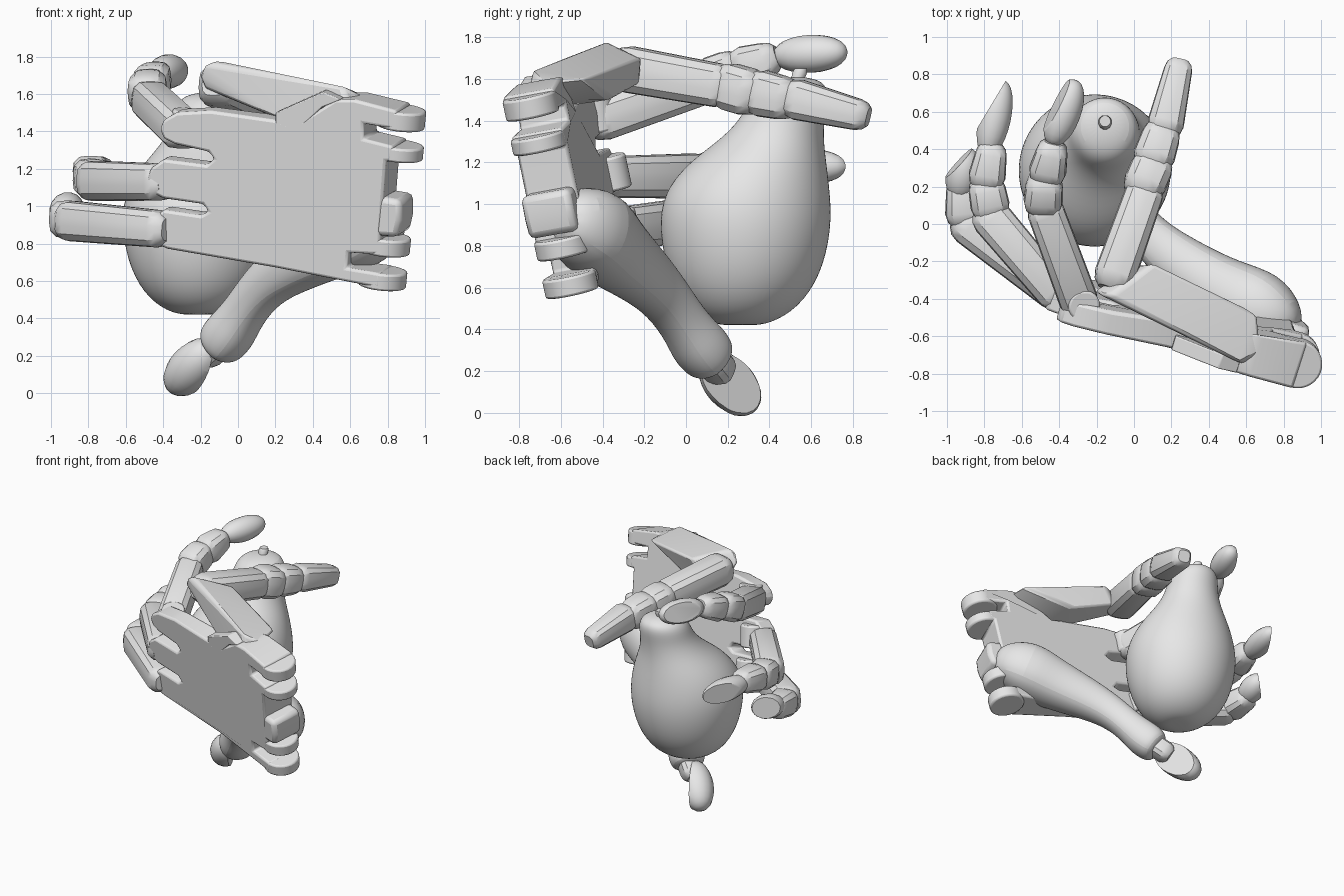
import bpy, bmesh, math
from mathutils import Vector

cube = bpy.data.objects.get("Cube")
if cube:
    bpy.data.objects.remove(cube, do_unlink=True)

grey = bpy.data.materials.new("plain_grey")
grey.use_nodes = True
colour = (0.8, 0.8, 0.8, 1)
grey.diffuse_color = colour
grey.node_tree.nodes["Principled BSDF"].inputs["Base Color"].default_value = colour


def finish(name, bm, angle=35, bevel=0, subsurf=0):
    bmesh.ops.recalc_face_normals(bm, faces=bm.faces)
    mesh = bpy.data.meshes.new(name)
    bm.to_mesh(mesh)
    bm.free()
    obj = bpy.data.objects.new(name, mesh)
    bpy.context.collection.objects.link(obj)
    mesh.materials.append(grey)
    if bevel:
        mod = obj.modifiers.new("bevel", "BEVEL")
        mod.width, mod.segments, mod.limit_method = bevel, 2, "ANGLE"
    if subsurf:
        mod = obj.modifiers.new("smooth", "SUBSURF")
        mod.levels = mod.render_levels = subsurf
    bpy.ops.object.select_all(action="DESELECT")
    obj.select_set(True)
    bpy.context.view_layer.objects.active = obj
    bpy.ops.object.shade_smooth_by_angle(angle=math.radians(angle))
    return obj


def loft(name, rings, sides=16, power=2, level=False, cut=None, **kw):
    """Skin rings of (x, y, z, radius); power above 2 squares the section."""
    bm = bmesh.new()
    mids = [Vector(r[:3]) for r in rings]
    loops = []
    for i, ring in enumerate(rings):
        along = mids[min(i + 1, len(mids) - 1)] - mids[max(i - 1, 0)]
        along = Vector((0, 0, 1)) if level else along.normalized()
        side = along.cross(Vector((0, 1, 0) if level else (0, 0, 1))).normalized()
        up = side.cross(along)
        loop = []
        for k in range(sides):
            a = math.tau * (k + 0.5) / sides
            c, s = math.cos(a), math.sin(a)
            m = ring[3] * (abs(c) ** power + abs(s) ** power) ** (-1 / power)
            loop.append(bm.verts.new(mids[i] + side * c * m + up * s * m))
        loops.append(loop)
    for p, q in zip(loops, loops[1:]):
        for k in range(sides):
            n = (k + 1) % sides
            bm.faces.new((p[k], p[n], q[n], q[k]))
    bm.faces.new(loops[0])
    bm.faces.new(loops[-1])
    if cut:
        res = bmesh.ops.bisect_plane(bm, geom=bm.verts[:] + bm.edges[:] + bm.faces[:],
                                     plane_co=cut[0], plane_no=cut[1], clear_outer=True)
        rim = [e for e in res["geom_cut"] if isinstance(e, bmesh.types.BMEdge)]
        bmesh.ops.holes_fill(bm, edges=rim)
    return finish(name, bm, **kw)


def segment(name, a, b, ra, rb):
    """Chamfered finger bone with softened ends."""
    a, b = Vector(a), Vector(b)
    d = (b - a).normalized()
    rings = [(*(a - d * ra * t), ra * f) for t, f in ((0.75, 0.6), (0.45, 0.88), (0, 1))]
    rings += [(*(b + d * rb * t), rb * f) for t, f in ((0, 1), (0.45, 0.88), (0.75, 0.6))]
    loft(name, rings, power=3.5)


def fingertip(name, a, b, r, flat, keep):
    """Blunt egg-shaped pad, sliced flat on the side that faces `flat`."""
    a, b, flat = Vector(a), Vector(b), Vector(flat).normalized()
    rings = []
    for i in range(13):
        t = 0.5 - 0.5 * math.cos(math.pi * (0.04 + 0.92 * i / 12))
        rings.append((*a.lerp(b, t), r * (4 * t * (1 - t)) ** 0.45))
    loft(name, rings, cut=((a + b) / 2 + flat * r * keep, flat))


def cylinder(name, a, b, r):
    loft(name, [(*a, r), (*b, r)], sides=28, bevel=0.012)


# Palm frame: a sloping, slightly bent plane seen as x, z with depth towards the fingers
INWARD = Vector((0.296, 0.937, 0.173))


def on_palm(x, z, depth=0.0):
    y = -0.60 - (0.296 * (x - 0.2) + 0.173 * (z - 1.1)) / 0.937 - 0.08 * max(0, 0.2 - x)
    return Vector((x, y, z)) + INWARD * depth


def plate(name, outline, depth, bevel=0.012):
    bm = bmesh.new()
    outer = [bm.verts.new(on_palm(x, z)) for x, z in outline]
    inner = [bm.verts.new(on_palm(x, z, depth(x))) for x, z in outline]
    bm.faces.new(outer)
    bm.faces.new(inner)
    for i in range(len(outline)):
        n = (i + 1) % len(outline)
        bm.faces.new((outer[i], outer[n], inner[n], inner[i]))
    finish(name, bm, bevel=bevel)


# Palm with three finger lobes and the wrist notches
plate("palm", [
    (-0.15, 1.51), (-0.33, 1.50), (-0.40, 1.46), (-0.42, 1.41), (-0.40, 1.36), (-0.34, 1.33),
    (-0.16, 1.29), (-0.13, 1.25), (-0.17, 1.22), (-0.40, 1.25), (-0.47, 1.20), (-0.49, 1.13),
    (-0.46, 1.07), (-0.40, 1.04), (-0.19, 1.01), (-0.16, 0.97), (-0.20, 0.95), (-0.40, 0.98),
    (-0.46, 0.93), (-0.48, 0.86), (-0.45, 0.80), (-0.38, 0.77), (0.20, 0.67), (0.76, 0.56),
    (0.76, 0.64), (0.58, 0.67), (0.59, 0.75), (0.76, 0.74), (0.76, 0.86), (0.79, 1.24),
    (0.82, 1.24), (0.83, 1.32), (0.67, 1.36), (0.67, 1.44), (0.84, 1.41), (0.85, 1.51),
    (0.62, 1.57), (0.52, 1.57), (0.30, 1.43), (0.20, 1.46)],
    lambda x: 0.13 + 0.13 * min(1, max(0, (x - 0.1) / 0.6)), bevel=0.018)

# Wrist hinge discs and the socket between them
for i, (x, low, high) in enumerate(((0.83, 1.40, 1.50), (0.82, 1.235, 1.31),
                                    (0.75, 0.73, 0.82), (0.73, 0.55, 0.64))):
    cylinder(f"wrist_disc_{i + 1}", on_palm(x, low, 0.13),
             on_palm(x + 0.1 * (high - low), high, 0.13), 0.13)
plate("wrist_socket", [(0.72, 0.84), (0.85, 0.83), (0.87, 0.92), (0.87, 1.03), (0.75, 1.05)],
      lambda x: 0.25, bevel=0.03)

# Raised knuckle block that carries the index finger
bm = bmesh.new()
for p in ((0.56, -0.74, 1.64), (0.68, -0.68, 1.58), (0.66, -0.48, 1.60), (0.10, -0.21, 1.70),
          (-0.12, -0.38, 1.78), (-0.18, -0.38, 1.76), (-0.21, -0.36, 1.70), (-0.18, -0.34, 1.63),
          (0.20, -0.56, 1.47), (0.60, -0.76, 1.50), (0.30, -0.36, 1.50), (0.00, -0.22, 1.58)):
    bm.verts.new(p)
bmesh.ops.convex_hull(bm, input=bm.verts[:])
finish("index_block", bm, bevel=0.02)
plate("index_bracket", [(0.20, 1.43), (0.27, 1.28), (0.36, 1.33), (0.32, 1.41), (0.45, 1.53),
                        (0.55, 1.57), (0.45, 1.61), (0.20, 1.50)],
      lambda x: 0.08, bevel=0.006)

# Index finger
segment("index_base", (-0.10, -0.27, 1.645), (0.05, 0.15, 1.57), 0.112, 0.105)
segment("index_joint", (0.06, 0.22, 1.56), (0.09, 0.29, 1.54), 0.115, 0.115)
segment("index_middle", (0.11, 0.37, 1.53), (0.14, 0.46, 1.51), 0.112, 0.105)
segment("index_tip", (0.17, 0.54, 1.50), (0.235, 0.82, 1.43), 0.098, 0.076)

# Middle finger
segment("middle_base", (-0.30, -0.40, 1.41), (-0.47, 0.06, 1.57), 0.105, 0.1)
segment("middle_joint", (-0.485, 0.13, 1.605), (-0.48, 0.20, 1.635), 0.105, 0.1)
segment("middle_middle", (-0.46, 0.29, 1.66), (-0.44, 0.38, 1.69), 0.1, 0.085)
fingertip("middle_tip", (-0.44, 0.42, 1.71), (-0.31, 0.77, 1.73), 0.092, (-1, 0.5, 0.3), 0.6)

# Ring finger
segment("ring_base", (-0.43, -0.36, 1.13), (-0.76, 0.03, 1.135), 0.1, 0.108)
segment("ring_joint", (-0.77, 0.10, 1.145), (-0.785, 0.18, 1.155), 0.105, 0.1)
segment("ring_middle", (-0.785, 0.26, 1.17), (-0.765, 0.37, 1.18), 0.1, 0.085)
fingertip("ring_tip", (-0.79, 0.36, 1.18), (-0.70, 0.77, 1.18), 0.088, (-1, 0.6, 0), 0.6)

# Little finger
segment("little_base", (-0.43, -0.36, 0.88), (-0.88, -0.01, 0.92), 0.1, 0.108)
segment("little_middle", (-0.91, 0.06, 0.93), (-0.92, 0.18, 0.94), 0.1, 0.085)
fingertip("little_tip", (-0.94, 0.13, 0.95), (-0.89, 0.41, 1.01), 0.092, (-1, 0.9, 0.2), 0.6)

# Hinge pins at the finger roots
for name, x, z in (("middle", -0.32, 1.41), ("ring", -0.38, 1.13), ("little", -0.37, 0.87)):
    cylinder(name + "_knuckle", on_palm(x, z - 0.08, 0.12), on_palm(x + 0.02, z + 0.08, 0.12), 0.085)

# Thumb with its mount, stub and flat-faced tip
loft("thumb", [(0.84, -0.60, 0.94, 0.08), (0.79, -0.54, 0.93, 0.16), (0.67, -0.45, 0.88, 0.22),
               (0.48, -0.37, 0.79, 0.19), (0.28, -0.23, 0.68, 0.155), (0.13, -0.11, 0.57, 0.125),
               (0.03, -0.01, 0.43, 0.115), (-0.03, 0.05, 0.34, 0.135), (-0.08, 0.10, 0.28, 0.135),
               (-0.11, 0.13, 0.24, 0.115), (-0.12, 0.14, 0.23, 0.06)],
     sides=12, power=2.6, subsurf=2)
segment("thumb_stub", (-0.10, 0.12, 0.26), (-0.16, 0.16, 0.21), 0.075, 0.075)
fingertip("thumb_tip", (-0.13, 0.10, 0.26), (-0.36, 0.32, 0.02), 0.12, (1, 0.45, -0.1), 0.3)

# Pear and its stem
loft("pear", [(-0.21, 0.26, 0.42, 0.05), (-0.21, 0.26, 0.425, 0.14), (-0.21, 0.27, 0.50, 0.27),
              (-0.21, 0.28, 0.66, 0.372), (-0.21, 0.284, 0.88, 0.418), (-0.21, 0.29, 1.05, 0.405),
              (-0.20, 0.34, 1.20, 0.335), (-0.18, 0.42, 1.32, 0.24), (-0.16, 0.47, 1.43, 0.195),
              (-0.155, 0.50, 1.53, 0.185), (-0.155, 0.52, 1.59, 0.14), (-0.155, 0.53, 1.61, 0.04)],
     sides=24, level=True, subsurf=2)
loft("pear_stem", [(-0.155, 0.53, 1.58, 0.03), (-0.155, 0.545, 1.63, 0.037),
                   (-0.155, 0.55, 1.65, 0.03)], sides=12, level=True)
